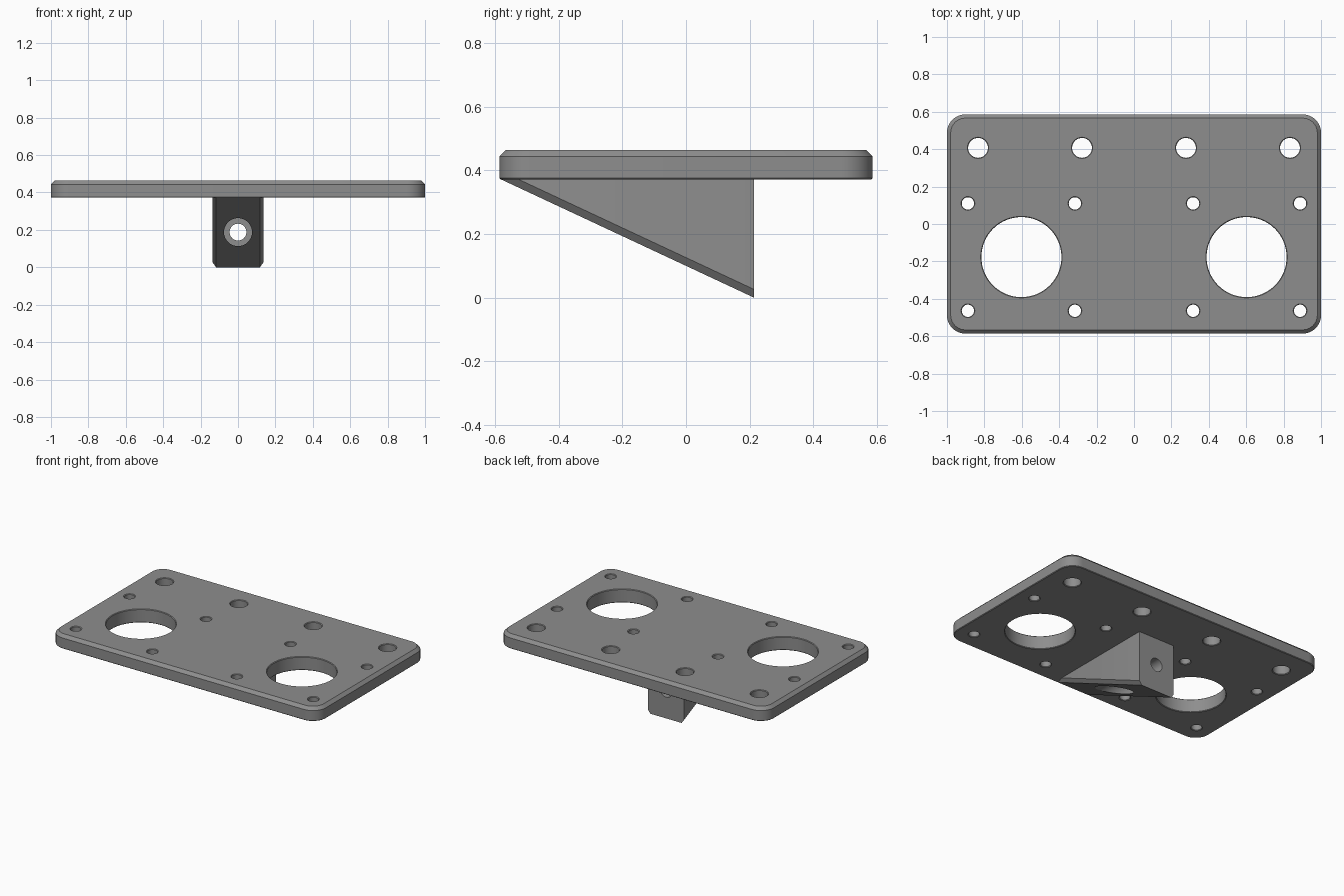
import bpy, bmesh, math
from mathutils import Matrix

if "Cube" in bpy.data.objects:
    bpy.data.objects.remove(bpy.data.objects["Cube"])

grey = bpy.data.materials.new("grey")
grey.diffuse_color = (0.27, 0.27, 0.27, 1)
grey.use_nodes = True
grey.node_tree.nodes["Principled BSDF"].inputs["Base Color"].default_value = grey.diffuse_color


def loft(bm, rings):
    """Closed solid through a list of rings with equal point counts."""
    rows = [[bm.verts.new(p) for p in ring] for ring in rings]
    for a, b in zip(rows, rows[1:]):
        for i in range(len(a)):
            j = (i + 1) % len(a)
            bm.faces.new((a[i], a[j], b[j], b[i]))
    bm.faces.new(rows[0][::-1])
    bm.faces.new(rows[-1])


def lathe(bm, profile, matrix, sides):
    """Closed solid turned from (radius, height) points."""
    turns = [2 * math.pi * i / sides for i in range(sides)]
    loft(bm, [[matrix @ Matrix.Rotation(t, 4, 'Z') @ Matrix.Translation((r, 0, h)).to_translation()
               for t in turns] for r, h in profile])


def finish(bm, name):
    bmesh.ops.recalc_face_normals(bm, faces=bm.faces)
    mesh = bpy.data.meshes.new(name)
    bm.to_mesh(mesh)
    bm.free()
    mesh.materials.append(grey)
    ob = bpy.data.objects.new(name, mesh)
    bpy.context.collection.objects.link(ob)
    return ob


def cut(ob, cutter):
    mod = ob.modifiers.new("holes", 'BOOLEAN')
    mod.operation, mod.solver, mod.object = 'DIFFERENCE', 'EXACT', cutter
    bpy.ops.object.select_all(action='DESELECT')
    bpy.context.view_layer.objects.active = ob
    ob.select_set(True)
    bpy.ops.object.modifier_apply(modifier=mod.name)
    bpy.data.objects.remove(cutter)
    bpy.ops.object.shade_smooth_by_angle(angle=math.radians(25))


BOTTOM, TOP = 0.372, 0.464
HX, HY, R = 1.0, 0.586, 0.098


# Plate: rounded rectangle with chamfered rims
def outline(inset, z, steps=10):
    pts = []
    for k, (sx, sy) in enumerate(((1, 1), (-1, 1), (-1, -1), (1, -1))):
        for i in range(steps + 1):
            a = math.pi / 2 * (k + i / steps)
            pts.append((sx * (HX - R) + (R - inset) * math.cos(a),
                        sy * (HY - R) + (R - inset) * math.sin(a), z))
    return pts


bm = bmesh.new()
loft(bm, [outline(0.004, BOTTOM), outline(0, BOTTOM + 0.004),
          outline(0, TOP - 0.02), outline(0.02, TOP)])
plate = finish(bm, "plate")

# Plate holes: two large openings, each with four screw holes, and a back row
holes = []
for s in (-1, 1):
    holes.append((s * 0.602, -0.177, 0.214, 64))
    holes += [(s * x, y, 0.033, 32) for x in (0.316, 0.888) for y in (0.11, -0.464)]
    holes += [(s * x, 0.407, 0.053, 32) for x in (0.278, 0.834)]
bm = bmesh.new()
c = 0.004
for x, y, r, sides in holes:
    lathe(bm, [(r + 2 * c, BOTTOM - c), (r, BOTTOM + c), (r, TOP - c), (r + 2 * c, TOP + c)],
          Matrix.Translation((x, y, 0)), sides)
cut(plate, finish(bm, "plate_hole_cutter"))

# Wedge bracket under the plate, chamfered along its sloping edges
BACK, FRONT, JOIN = 0.214, -0.582, BOTTOM + 0.006


def wedge(x, lift):
    front = FRONT + lift * (BACK - FRONT) / BOTTOM
    return [(x, front, BOTTOM), (x, front, JOIN), (x, BACK, JOIN), (x, BACK, lift)]


bm = bmesh.new()
loft(bm, [wedge(-0.136, 0.026), wedge(-0.117, 0), wedge(0.117, 0), wedge(0.136, 0.026)])
bracket = finish(bm, "wedge_bracket")

# Stepped bore through the bracket, wide from the front
bm = bmesh.new()
lathe(bm, [(0.075, -0.7), (0.075, 0.11), (0.045, 0.11), (0.045, 0.4)],
      Matrix.Translation((0, 0, 0.188)) @ Matrix.Rotation(-math.pi / 2, 4, 'X'), 40)
cut(bracket, finish(bm, "bore_cutter"))
